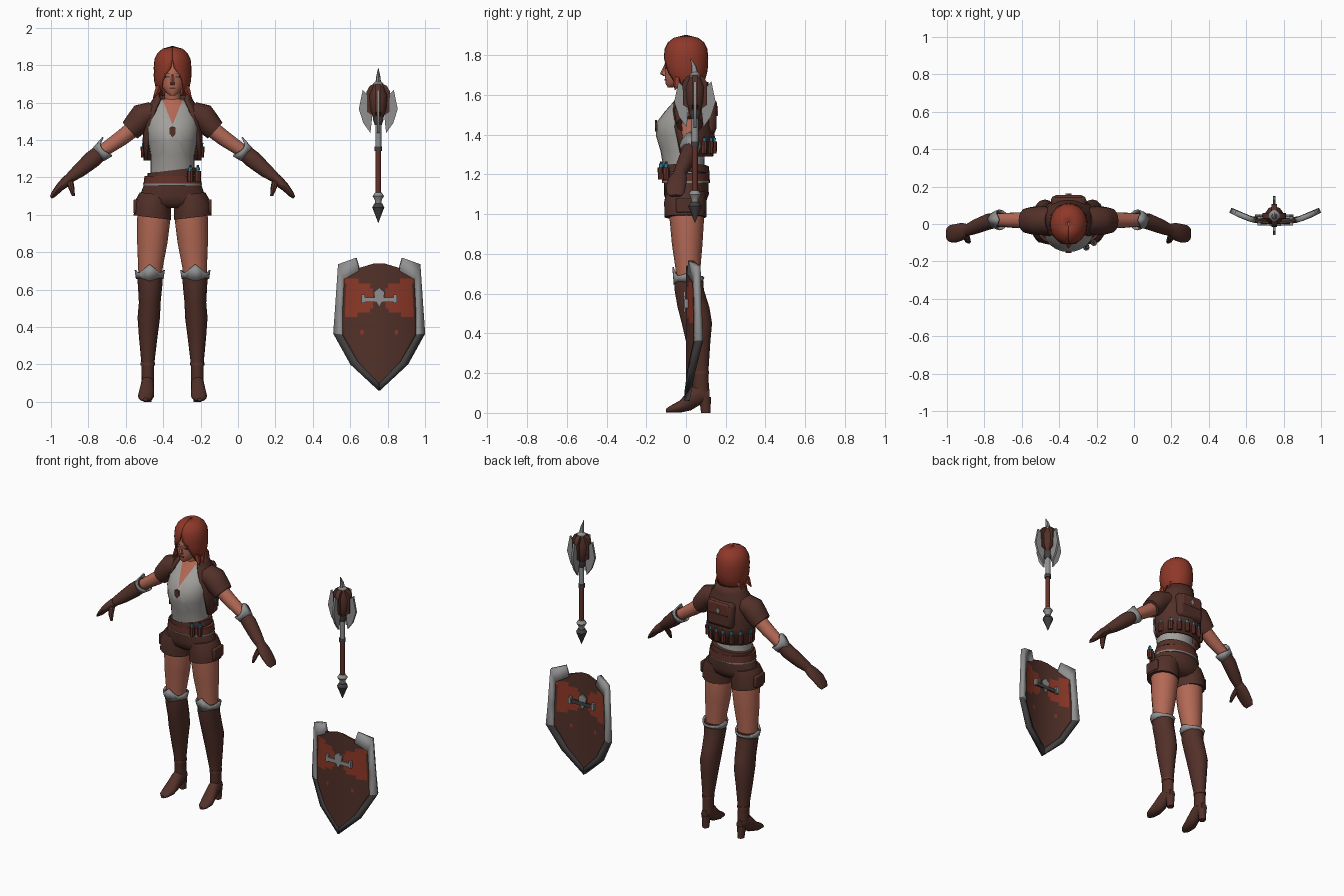
import bpy, bmesh
from math import sin, cos, pi, radians
from mathutils import Vector

if "Cube" in bpy.data.objects:
    bpy.data.objects.remove(bpy.data.objects["Cube"])


def colour(name, r, g, b):
    m = bpy.data.materials.new(name)
    m.use_nodes = True
    m.diffuse_color = (r, g, b, 1)
    m.node_tree.nodes["Principled BSDF"].inputs["Base Color"].default_value = (r, g, b, 1)
    return m


LEATHER = colour("brown leather", .085, .03, .022)
RUST = colour("dark red leather", .12, .032, .022)
HAIR = colour("red hair", .27, .04, .022)
SKIN = colour("skin", .45, .14, .09)
CLOTH = colour("pale cloth", .36, .35, .33)
STEEL = colour("steel", .28, .28, .28)
DARK = colour("dark steel", .055, .05, .05)
PAINT = colour("red paint", .27, .04, .02)
BLUE = colour("blue glass", .05, .4, .6)

BODY, MACE, SHIELD = (-.35, 0), (.75, .045), (.755, 0)
X, Y, Z = Vector((1, 0, 0)), Vector((0, 1, 0)), Vector((0, 0, 1))
SIDES = (("left", 1), ("right", -1))
made = []


def finish(name, bm, mats, thick=0):
    bmesh.ops.recalc_face_normals(bm, faces=bm.faces)
    me = bpy.data.meshes.new(name)
    bm.to_mesh(me)
    bm.free()
    for m in mats:
        me.materials.append(m)
    ob = bpy.data.objects.new(name, me)
    bpy.context.collection.objects.link(ob)
    if thick:
        mod = ob.modifiers.new("thickness", "SOLIDIFY")
        mod.thickness, mod.offset = thick, 0
    made.append(ob)
    return ob


def place(bm, p, s=1, base=BODY):
    return bm.verts.new((base[0] + s * p[0], base[1] + p[1], p[2]))


def skin_rows(bm, rows, closed):
    for a, b in zip(rows, rows[1:]):
        n = len(a)
        for i in range(n if closed else n - 1):
            j = (i + 1) % n
            bm.faces.new((a[i], a[j], b[j], b[i]))


# Loft of ellipses; rows are (x, y, z, radius u, radius v) plus an opening angle for sheets
def loft(name, rows, mat, s=1, base=BODY, n=16, u=X, v=Y, sheet=0):
    bm = bmesh.new()
    rings = []
    for x, y, z, ru, rv, *gap in rows:
        g = radians(gap[0]) if sheet else 0
        step = (2 * pi - 2 * g) / (n - 1 if sheet else n)
        angles = [g + step * i for i in range(n)]
        rings.append([place(bm, Vector((x, y, z)) + u * ru * sin(a) - v * rv * cos(a), s, base)
                      for a in angles])
    skin_rows(bm, rings, not sheet)
    if not sheet:
        bm.faces.new(rings[0])
        bm.faces.new(rings[-1])
    return finish(name, bm, [mat], sheet)


# Extruded flat outline in the plane u, v
def prism(name, pts, mat, at=(0, 0, 0), thick=.01, u=X, v=Z, s=1, base=BODY):
    bm = bmesh.new()
    w = u.cross(v) * thick / 2
    sides = [[place(bm, Vector(at) + u * a + v * b + d, s, base) for a, b in pts] for d in (w, -w)]
    skin_rows(bm, sides, True)
    for f in sides:
        bm.faces.new(f)
    return finish(name, bm, [mat])


def box(name, at, size, mat, s=1, base=BODY, bevel=0):
    a, b = size[0] / 2, size[2] / 2
    ob = prism(name, [(-a, -b), (a, -b), (a, b), (-a, b)], mat, at, size[1], s=s, base=base)
    if bevel:
        mod = ob.modifiers.new("bevel", "BEVEL")
        mod.width, mod.segments = bevel, 2
    return ob


# Band with a zigzag top edge
def cuff(name, at, r0, r1, height, peak, mat, s, u=X, v=Y, up=Z, n=16):
    bm = bmesh.new()
    low, top = [], []
    for i in range(n):
        a = 2 * pi * i / n
        d = u * sin(a) - v * cos(a)
        low.append(place(bm, Vector(at) + d * r0 - up * peak(a) * .4, s))
        top.append(place(bm, Vector(at) + d * r1 + up * (height + peak(a)), s))
    skin_rows(bm, [low, top], True)
    finish(name, bm, [mat], .008)


# Torso in a shirt, with the neckline cut as a V
torso = loft("torso", [(0, 0, 1.14, .125, .1), (0, -.01, 1.23, .118, .103), (0, -.017, 1.32, .118, .112),
                       (0, -.03, 1.39, .13, .12), (0, -.03, 1.46, .135, .12), (0, -.014, 1.52, .13, .09),
                       (0, .01, 1.58, .11, .06), (0, .02, 1.62, .05, .045)], CLOTH, n=24)
bm = bmesh.new()
bm.from_mesh(torso.data)
tip = Vector((BODY[0], 0, 1.48))
normals = [Vector((k * .15, 0, -.06)) for k in (1, -1)]
for no in normals:
    bmesh.ops.bisect_plane(bm, geom=bm.verts[:] + bm.edges[:] + bm.faces[:], plane_co=tip, plane_no=no)
for f in bm.faces:
    c = f.calc_center_median()
    f.material_index = int(c.y < .02 and all((c - tip).dot(no) < 0 for no in normals))
bm.to_mesh(torso.data)
bm.free()
torso.data.materials.append(SKIN)
prism("shirt_badge", [(0, -.03), (.017, -.012), (.015, .02), (0, .028), (-.015, .02), (-.017, -.012)],
      LEATHER, (0, -.151, 1.445), .009)

# Head
loft("neck", [(0, .025, 1.54, .055, .045), (0, .015, 1.62, .043, .043), (0, 0, 1.71, .043, .048)], SKIN)
loft("head", [(0, -.078, 1.638, .014, .014), (0, -.06, 1.655, .038, .042), (0, -.04, 1.69, .06, .065),
              (0, -.022, 1.74, .072, .086), (0, -.012, 1.81, .074, .09), (0, 0, 1.86, .05, .06)], SKIN)
loft("nose", [(0, -.1, 1.695, .013, .012), (0, -.113, 1.706, .011, .018), (0, -.1, 1.75, .006, .01)], SKIN, n=6)
box("mouth", (0, -.103, 1.676), (.03, .008, .007), RUST)
for side, s in SIDES:
    box(side + "_eye", (.029, -.102, 1.737), (.024, .008, .009), DARK, s)
    box(side + "_brow", (.03, -.103, 1.755), (.03, .008, .005), HAIR, s)

# Hair shell with an open face, and loose tufts by the neck
loft("hair", [(0, .005, 1.64, .072, .065, 50), (0, .003, 1.675, .085, .088, 42), (0, 0, 1.71, .094, .102, 34),
              (0, 0, 1.745, .097, .107, 24), (0, 0, 1.785, .097, .108, 5), (0, 0, 1.83, .093, .104, 0),
              (0, 0, 1.862, .077, .088, 0), (0, 0, 1.884, .052, .06, 0), (0, 0, 1.897, .006, .008, 0)],
     HAIR, n=25, sheet=.008)
for side, s in SIDES:
    for i, y in enumerate((-.045, 0, .04)):
        loft(f"{side}_tuft_{i}", [(.07, y, 1.69, .02, .02), (.082, y, 1.655, .018, .018),
                                  (.1, y - .01, 1.625, .002, .002)], HAIR, s, n=6)

# Open jacket with a collar
loft("jacket", [(0, .015, 1.29, .148, .115, 70), (0, .015, 1.4, .153, .122, 60), (0, .015, 1.48, .15, .12, 50),
                (0, .02, 1.56, .137, .105, 42), (0, .025, 1.615, .1, .08, 42), (0, .03, 1.665, .088, .075, 65)],
     LEATHER, n=25, sheet=.014)

# Backpack, its flap, and the row of flasks
box("backpack", (0, .11, 1.49), (.19, .085, .17), LEATHER, bevel=.025)
box("backpack_flap", (0, .145, 1.53), (.15, .02, .08), RUST, bevel=.008)
prism("back_badge", [(0, -.025), (.015, 0), (0, .025), (-.015, 0)], STEEL, (0, .158, 1.52), .008)


def flask(name, x, y, z, s=1):
    loft(name + "_holder", [(x, y, z, .016, .016), (x, y, z + .06, .018, .018)], RUST, s, n=8)
    loft(name + "_glass", [(x, y, z + .06, .01, .01), (x, y, z + .078, .012, .012)], BLUE, s, n=8)
    loft(name + "_cork", [(x, y, z + .078, .008, .008), (x, y, z + .09, .006, .006)], DARK, s, n=6)


for side, s in SIDES:
    for i, a in enumerate((9, 30, 52, 80)):
        flask(f"{side}_back_flask_{i}", .155 * sin(radians(a)), .01 + .13 * cos(radians(a)), 1.305, s)
for i, x in enumerate((.095, .135)):
    flask(f"belt_flask_{i}", x, -.125 + i * .025, 1.175)

# Belts, slanted by tilting the ring axes
loft("upper_belt", [(0, 0, 1.2, .138, .118), (0, 0, 1.238, .134, .116)], LEATHER, u=Vector((1, 0, .12)), n=24)
loft("belt", [(0, 0, 1.165, .155, .12), (0, 0, 1.208, .15, .118)], RUST, n=24)
loft("belt_trim", [(0, 0, 1.157, .156, .121), (0, 0, 1.166, .157, .122)], STEEL, n=24)
loft("shorts_hips", [(0, 0, 1.17, .15, .112), (0, .002, 1.1, .175, .113), (0, 0, 1.06, .18, .1),
                     (0, 0, 1.035, .1, .07)], LEATHER, n=24)

# Arm axes: across runs upward and outward, square to the arm
ACROSS, BACK_UP = Vector((.67, 0, .74)), Vector((-.74, 0, .67))
for side, s in SIDES:
    arm = dict(s=s, u=ACROSS, v=Y)
    loft(side + "_sleeve", [(.08, .02, 1.55, .07, .07), (.155, .018, 1.53, .072, .076),
                            (.195, .018, 1.485, .066, .074), (.228, .018, 1.45, .058, .066)], LEATHER, **arm)
    loft(side + "_arm", [(.17, .02, 1.49, .046, .046), (.28, .02, 1.405, .042, .042),
                         (.39, .022, 1.33, .034, .034)], SKIN, **arm)
    loft(side + "_glove", [(.37, .022, 1.345, .043, .038), (.43, .012, 1.295, .047, .044),
                           (.5, -.015, 1.235, .038, .04), (.545, -.033, 1.2, .028, .032)], LEATHER, **arm)
    cuff(side + "_glove_cuff", (.392, .022, 1.325), .042, .052, .03,
         lambda a: .045 * max(0, sin(a)) ** 4 + .015 * max(0, -sin(a)), STEEL, s, ACROSS, Y, BACK_UP)
    loft(side + "_hand", [(.54, -.033, 1.205, .027, .033), (.572, -.042, 1.175, .028, .048),
                          (.605, -.05, 1.145, .022, .05), (.635, -.052, 1.11, .016, .045),
                          (.65, -.052, 1.092, .008, .032)], LEATHER, **arm)
    loft(side + "_thumb", [(.55, -.06, 1.18, .02, .02), (.54, -.085, 1.14, .016, .018),
                           (.53, -.095, 1.1, .008, .009)], LEATHER, s, n=8)

    # Shorts and legs
    loft(side + "_shorts_leg", [(.09, 0, 1.11, .085, .1), (.105, -.003, 1.06, .097, .107),
                                (.108, -.003, .985, .1, .105)], LEATHER, s, u=Vector((1, 0, .12)))
    box(side + "_pocket", (.197, 0, 1.045), (.025, .1, .075), LEATHER, s, bevel=.008)
    loft(side + "_thigh", [(.098, 0, 1.06, .085, .085), (.1, .004, .98, .089, .087), (.108, .006, .85, .081, .077),
                           (.118, .01, .72, .066, .062), (.12, .01, .62, .06, .06)], SKIN, s)
    loft(side + "_boot", [(.122, .012, .69, .07, .073), (.12, .016, .62, .065, .074), (.122, .038, .53, .058, .08),
                          (.127, .055, .45, .06, .076), (.13, .062, .35, .05, .06), (.132, .073, .2, .034, .039),
                          (.132, .075, .1, .033, .042)], LEATHER, s)
    cuff(side + "_boot_cuff", (.122, .012, .665), .07, .077, .02,
         lambda a: .05 * max(0, cos(a)) ** 8 + .02 * sin(a) ** 8, STEEL, s)
    loft(side + "_ankle_strap", [(.132, .073, .195, .038, .043), (.132, .073, .21, .038, .043)], RUST, s)
    loft(side + "_foot", [(.132, .118, .09, .022, .03), (.133, .07, .095, .035, .055), (.136, .025, .07, .037, .057),
                          (.142, -.03, .032, .043, .031), (.145, -.08, .018, .032, .017),
                          (.145, -.1, .012, .012, .009)], LEATHER, s, v=Z)
    loft(side + "_heel", [(.132, .1, 0, .021, .024), (.132, .095, .08, .03, .03)], LEATHER, s, n=10)


# Mace: stacked turned sections as (name, material, profile of z and radius)
for name, mat, prof in (
        ("pommel_point", DARK, ((.957, .001), (1.04, .034), (1.06, .022))),
        ("pommel_ring", STEEL, ((1.055, .017), (1.08, .02), (1.1, .032), (1.12, .018))),
        ("grip", RUST, ((1.11, .015), (1.36, .015))),
        ("shaft", STEEL, ((1.36, .017), (1.5, .017))),
        ("shaft_ring", DARK, ((1.34, .021), (1.365, .021))),
        ("head_collar", DARK, ((1.48, .02), (1.51, .03), (1.53, .03))),
        ("head_core", LEATHER, ((1.52, .03), (1.56, .045), (1.64, .05), (1.69, .03))),
        ("head_crown", STEEL, ((1.68, .028), (1.7, .03), (1.715, .014)))):
    loft("mace_" + name, [(0, 0, z, r, r) for z, r in prof], mat, base=MACE, n=10)
loft("mace_spike", [(0, 0, 1.7, .016, .02), (0, -.006, 1.745, .01, .013), (0, -.022, 1.785, .001, .001)],
     STEEL, base=MACE, n=8)
for i in range(4):
    out = Vector((cos(i * pi / 2), sin(i * pi / 2), 0))
    prism(f"mace_blade_{i}", [(.033, 1.52), (.042, 1.437), (.08, 1.49), (.104, 1.565), (.083, 1.668), (.048, 1.63)],
          STEEL, thick=.014, u=out, base=MACE)
    prism(f"mace_flange_{i}", [(.03, 1.53), (.06, 1.55), (.062, 1.66), (.045, 1.69), (.02, 1.7)],
          LEATHER, thick=.03, u=out, base=MACE)


# Curved shield board, painted by position
def bend(x):
    return .005 + 1.2 * x * x


OUTLINE = ((.09, .005), (.215, .115), (.36, .198), (.5, .196), (.66, .187), (.715, .107), (.745, .01))
bm = bmesh.new()
rows = []
for (z0, w0), (z1, w1) in zip(OUTLINE, OUTLINE[1:]):
    for k in range(6):
        w, z = w0 + (w1 - w0) * k / 6, z0 + (z1 - z0) * k / 6
        rows.append([place(bm, (w * t / 12, bend(w * t / 12), z), base=SHIELD) for t in range(-12, 13)])
skin_rows(bm, rows, False)
for f in bm.faces:
    c = f.calc_center_median()
    d = abs(c.x - SHIELD[0])
    patch = .035 < d < .18 and .46 + .4 * max(0, .12 - d) < c.z < .6 + .4 * d
    f.material_index = int(patch or (.08 < d < .105 and .35 < c.z < .385))
finish("shield_board", bm, [LEATHER, PAINT], .012)

# Shield rim, darker towards the point
for side, s in SIDES:
    bm = bmesh.new()
    pairs = (((.125, .768), (.105, .7)), ((.215, .735), (.185, .655)), ((.23, .5), (.193, .5)),
             ((.24, .365), (.195, .36)), ((.15, .2), (.112, .215)), ((0, .06), (0, .1)))
    strips = [[place(bm, (x, bend(x), z), s, SHIELD) for x, z in pair] for pair in pairs]
    skin_rows(bm, strips, False)
    for f in bm.faces:
        f.material_index = int(f.calc_center_median().z < .36)
    finish(side + "_shield_rim", bm, [STEEL, DARK], .028)

# Shield emblem on the face and the grip behind it
for name, y, mat in (("emblem", -.004, STEEL), ("grip", .03, DARK)):
    box(f"shield_{name}_bar", (0, y, .545), (.16, .009, .025), mat, base=SHIELD)
    prism(f"shield_{name}_boss", [(0, -.05), (.022, -.01), (.03, .03), (0, .055), (-.03, .03), (-.022, -.01)],
          STEEL, (0, y - .003, .555), .009, base=SHIELD)
    for side, s in SIDES:
        box(f"{side}_shield_{name}_stud", (.085, y + .006, .55), (.018, .02, .045), STEEL, s, SHIELD)

# Smooth shading with sharp edges kept
bpy.ops.object.select_all(action="DESELECT")
for ob in made:
    ob.select_set(True)
bpy.context.view_layer.objects.active = made[0]
bpy.ops.object.shade_smooth_by_angle(angle=radians(40))
